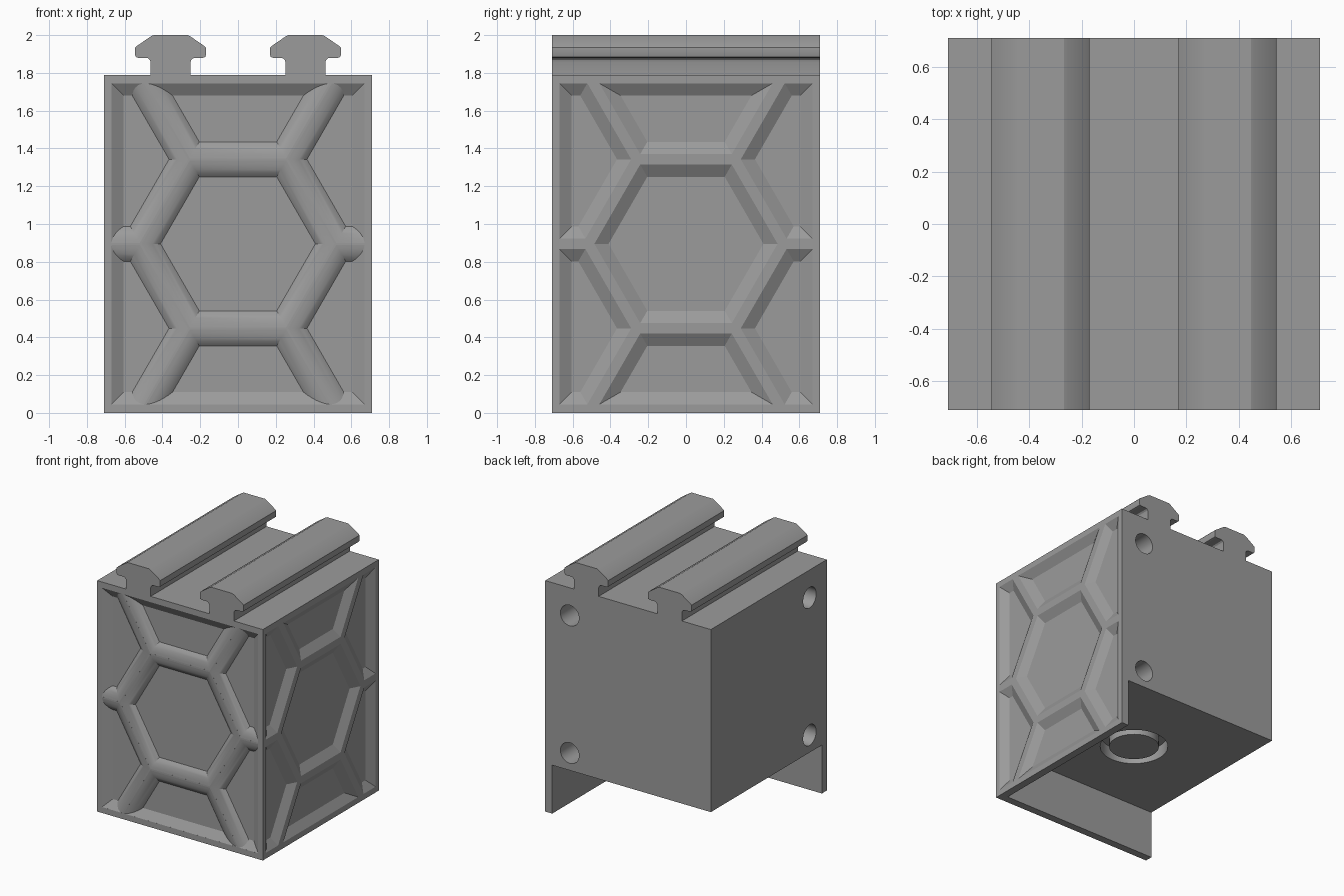
import bpy, bmesh, math

if "Cube" in bpy.data.objects:
    bpy.data.objects.remove(bpy.data.objects["Cube"])

W, TOP, BASE, WALL = 0.71, 1.79, 0.375, 0.06   # half width, deck height, underside, skirt thickness
RELIEF = 0.04                                  # depth of the honeycomb pockets
MID = TOP / 2                                  # honeycomb centre height

grey = bpy.data.materials.new("plain_grey")
grey.diffuse_color = (0.33, 0.33, 0.33, 1)
grey.use_nodes = True
grey.node_tree.nodes["Principled BSDF"].inputs["Base Color"].default_value = grey.diffuse_color


def finish(name, bm):
    bmesh.ops.recalc_face_normals(bm, faces=bm.faces[:])
    me = bpy.data.meshes.new(name)
    bm.to_mesh(me)
    bm.free()
    me.materials.append(grey)
    ob = bpy.data.objects.new(name, me)
    bpy.context.collection.objects.link(ob)
    return ob


def loft(bm, rings, cyclic=False):
    """Skin rings of equal point count; cap the ends unless cyclic."""
    vs = [[bm.verts.new(p) for p in ring] for ring in rings]
    n = len(vs[0])
    pairs = list(zip(vs, vs[1:])) + ([(vs[-1], vs[0])] if cyclic else [])
    for a, b in pairs:
        for i in range(n):
            j = (i + 1) % n
            bm.faces.new((a[i], a[j], b[j], b[i]))
    if not cyclic:
        bm.faces.new(vs[0])
        bm.faces.new(vs[-1])


def box(bm, lo, hi):
    loft(bm, [[(lo[0], lo[1], z), (hi[0], lo[1], z), (hi[0], hi[1], z), (lo[0], hi[1], z)]
              for z in (lo[2], hi[2])])


def cut(ob, cutter):
    cutter.hide_render = True
    mod = ob.modifiers.new("cut", 'BOOLEAN')
    mod.operation, mod.solver, mod.object = 'DIFFERENCE', 'EXACT', cutter
    bpy.context.view_layer.objects.active = ob
    bpy.ops.object.modifier_apply(modifier=mod.name)
    bpy.data.objects.remove(cutter)


def clip(poly, axis, limit, sign):
    """Keep the part of a 2D polygon where sign * coordinate <= sign * limit."""
    out = []
    for a, b in zip(poly, poly[1:] + poly[:1]):
        da, db = sign * (a[axis] - limit), sign * (b[axis] - limit)
        if da <= 0:
            out.append(a)
        if (da < 0 < db) or (db < 0 < da):
            t = da / (da - db)
            out.append((a[0] + t * (b[0] - a[0]), a[1] + t * (b[1] - a[1])))
    return out


def cell(cu, cz, hex_grow, rect_grow):
    """Hexagon clipped by the rectangular frame."""
    r = (0.355 + hex_grow) / math.cos(math.pi / 6)
    poly = [(cu + r * math.cos(k * math.pi / 3), cz + r * math.sin(k * math.pi / 3))
            for k in range(6)]
    half_u, half_z = 0.605 + rect_grow, MID - 0.11 + rect_grow
    for axis, mid, half in ((0, 0, half_u), (1, MID, half_z)):
        poly = clip(poly, axis, mid + half, 1)
        poly = clip(poly, axis, mid - half, -1)
    return poly


def pockets(bm, place, profile):
    """Seven honeycomb pockets; profile lists (depth, hex growth, frame growth)."""
    pitch = TOP / 2
    centres = [(0, MID + k * pitch) for k in (-1, 0, 1)]
    centres += [(su * 0.775, MID + sz * pitch / 2) for su in (-1, 1) for sz in (-1, 1)]
    for cu, cz in centres:
        loft(bm, [[place(u, z, d) for u, z in cell(cu, cz, h, r)] for d, h, r in profile])


# Body: block with two skirt walls (front and right) reaching the ground
bm = bmesh.new()
box(bm, (-W, -W, 0), (W, W, TOP))
body = finish("body", bm)
bm = bmesh.new()
box(bm, (-W - 0.2, -W + WALL, -0.2), (W - WALL, W + 0.2, BASE))
cut(body, finish("underside_cutter", bm))

bm = bmesh.new()
# Chamfered ribs on the right face
flat = [(RELIEF, 0, 0), (0, 0.065, 0.065), (-0.05, 0.065, 0.065)]
pockets(bm, lambda u, z, d: (W - d, u, z), flat)

# Rounded ribs on the front face
R = (0.095 ** 2 + RELIEF ** 2) / (2 * RELIEF)
rounded = []
for s in (0.095, 0.085, 0.072, 0.058, 0.042, 0.025, 0.008):
    depth = R - math.sqrt(R * R - s * s)
    rounded.append((depth, 0.095 - s, 0.065 * (1 - depth / RELIEF)))
rounded.append((-0.05,) + rounded[-1][1:])
pockets(bm, lambda u, z, d: (u, -W + d, z), rounded)


def circle(r, place, n=40):
    return [place(r * math.cos(2 * math.pi * k / n), r * math.sin(2 * math.pi * k / n))
            for k in range(n)]


# Peg holes in the back and left faces
for hz in (0.51, 1.575):
    loft(bm, [circle(0.08, lambda a, b: (0.5 + a, y, hz + b)) for y in (W - 0.2, W + 0.1)])
    loft(bm, [circle(0.08, lambda a, b: (x, -0.5 + a, hz + b)) for x in (-W + 0.2, -W - 0.1)])

# Ring groove in the underside
loft(bm, [circle(r, lambda a, b: (a, b, z), 64) for r, z in
          ((0.245, BASE - 0.1), (0.245, BASE + 0.1), (0.18, BASE + 0.1), (0.18, BASE - 0.1))],
     cyclic=True)
cut(body, finish("detail_cutter", bm))

# Two mushroom-section rails along the top
half = [(0.105, TOP - 0.01), (0.105, 1.855), (0.109, 1.868), (0.118, 1.877), (0.132, 1.88),
        (0.172, 1.88), (0.183, 1.884), (0.187, 1.893), (0.187, 1.934), (0.182, 1.94),
        (0.105, 1.993), (0.09, 2.0)]
section = half + [(-x, z) for x, z in reversed(half)]
rails = []
for side, cx in (("left", -0.357), ("right", 0.357)):
    bm = bmesh.new()
    loft(bm, [[(cx + x, y, z) for x, z in section] for y in (-W, W)])
    rails.append(finish(side + "_rail", bm))

# Smooth the rounded surfaces, keep real edges sharp
for ob in [body] + rails:
    bpy.ops.object.select_all(action='DESELECT')
    ob.select_set(True)
    bpy.context.view_layer.objects.active = ob
    bpy.ops.object.shade_smooth_by_angle(angle=math.radians(25))
